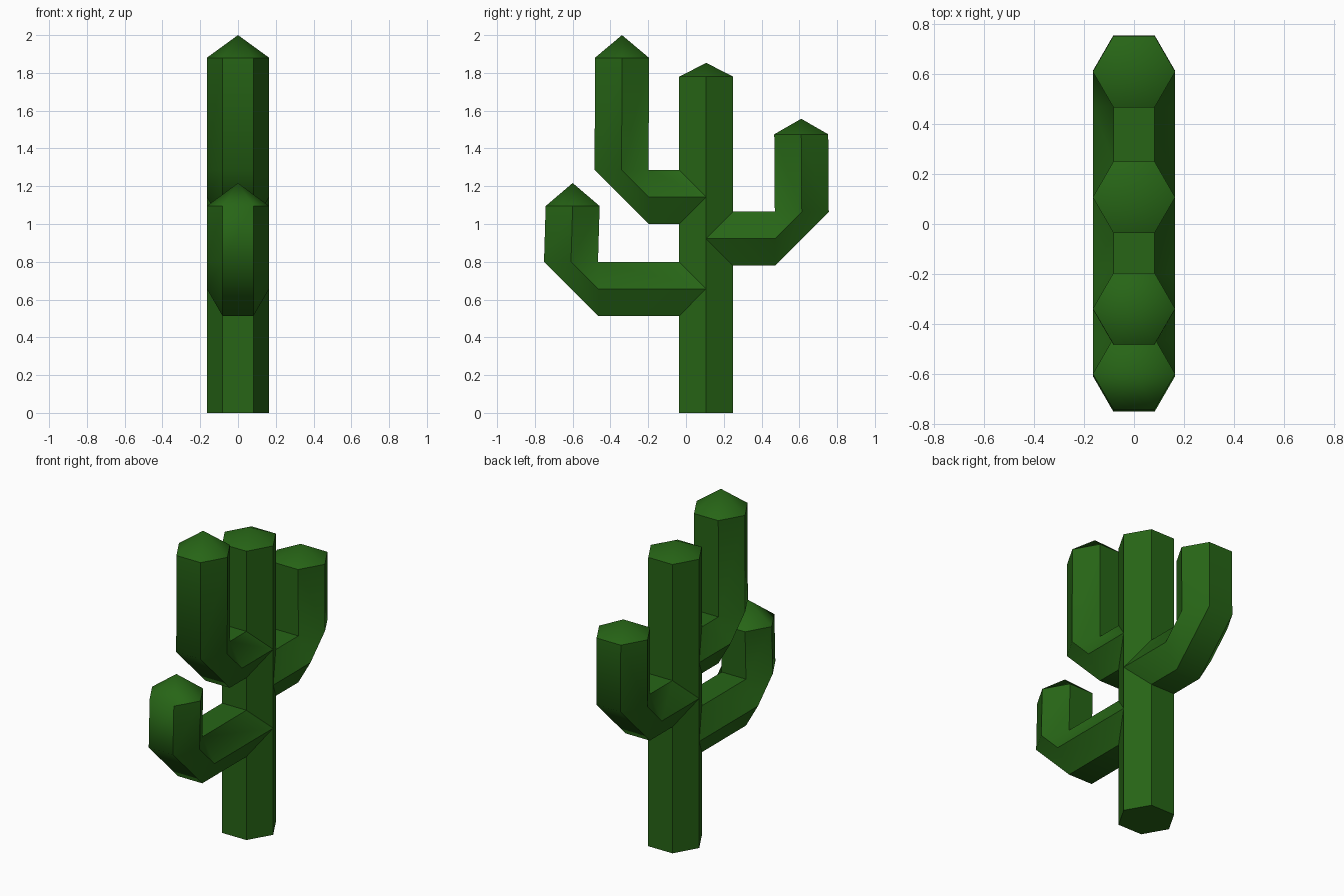
import bpy, bmesh, math

if "Cube" in bpy.data.objects:
    bpy.data.objects.remove(bpy.data.objects["Cube"])

R = 0.165                              # hexagon corner radius
AP = R * math.cos(math.pi / 6)         # hexagon centre-to-flat distance
TRUNK_Y = 0.107
HEX = [(R * math.cos(i * math.pi / 3), R * math.sin(i * math.pi / 3)) for i in range(6)]

green = bpy.data.materials.new("cactus_green")
green.diffuse_color = (0.02, 0.13, 0.008, 1)
green.use_nodes = True
green.node_tree.nodes["Principled BSDF"].inputs["Base Color"].default_value = green.diffuse_color


def skin(name, rings, apex, closed_base=False):
    """Bridge hexagonal rings into a tube ending in a low pyramid."""
    bm = bmesh.new()
    loops = [[bm.verts.new(p) for p in ring] for ring in rings]
    tip = bm.verts.new(apex)
    for a, b in zip(loops, loops[1:]):
        for i in range(6):
            j = (i + 1) % 6
            bm.faces.new((a[i], a[j], b[j], b[i]))
    for i in range(6):
        bm.faces.new((loops[-1][i], loops[-1][(i + 1) % 6], tip))
    if closed_base:
        bm.faces.new(loops[0][::-1])
    bmesh.ops.remove_doubles(bm, verts=bm.verts[:], dist=0.001)
    bmesh.ops.recalc_face_normals(bm, faces=bm.faces[:])
    mesh = bpy.data.meshes.new(name)
    bm.to_mesh(mesh)
    bm.free()
    obj = bpy.data.objects.new(name, mesh)
    bpy.context.collection.objects.link(obj)
    mesh.materials.append(green)
    bpy.ops.object.select_all(action='DESELECT')
    obj.select_set(True)
    bpy.context.view_layer.objects.active = obj
    bpy.ops.object.shade_smooth_by_angle(angle=math.radians(48))


def arm(name, d, z, elbow_y, top_y, top_z, tip_z):
    """Arm leaving the trunk along d*y, bending upward at the elbow."""
    rise_y, rise_z = elbow_y + d * AP, z + AP
    skin(name, [
        [(x, TRUNK_Y + d * abs(v), z + v) for x, v in HEX],   # mitred to the trunk
        [(x, elbow_y, z + v) for x, v in HEX],
        [(x, rise_y - d * v, rise_z) for x, v in HEX],
        [(x, top_y - d * v, top_z) for x, v in HEX],
    ], (0, top_y, tip_z))


# Trunk
skin("trunk", [[(x, TRUNK_Y + v, z) for x, v in HEX] for z in (0, 1.78)],
     (0, TRUNK_Y, 1.853), closed_base=True)

# Arms
arm("back_arm", 1, 0.922, 0.47, 0.61, 1.475, 1.557)
arm("upper_front_arm", -1, 1.143, -0.198, -0.339, 1.88, 2.0)
arm("lower_front_arm", -1, 0.657, -0.466, -0.60, 1.095, 1.217)
